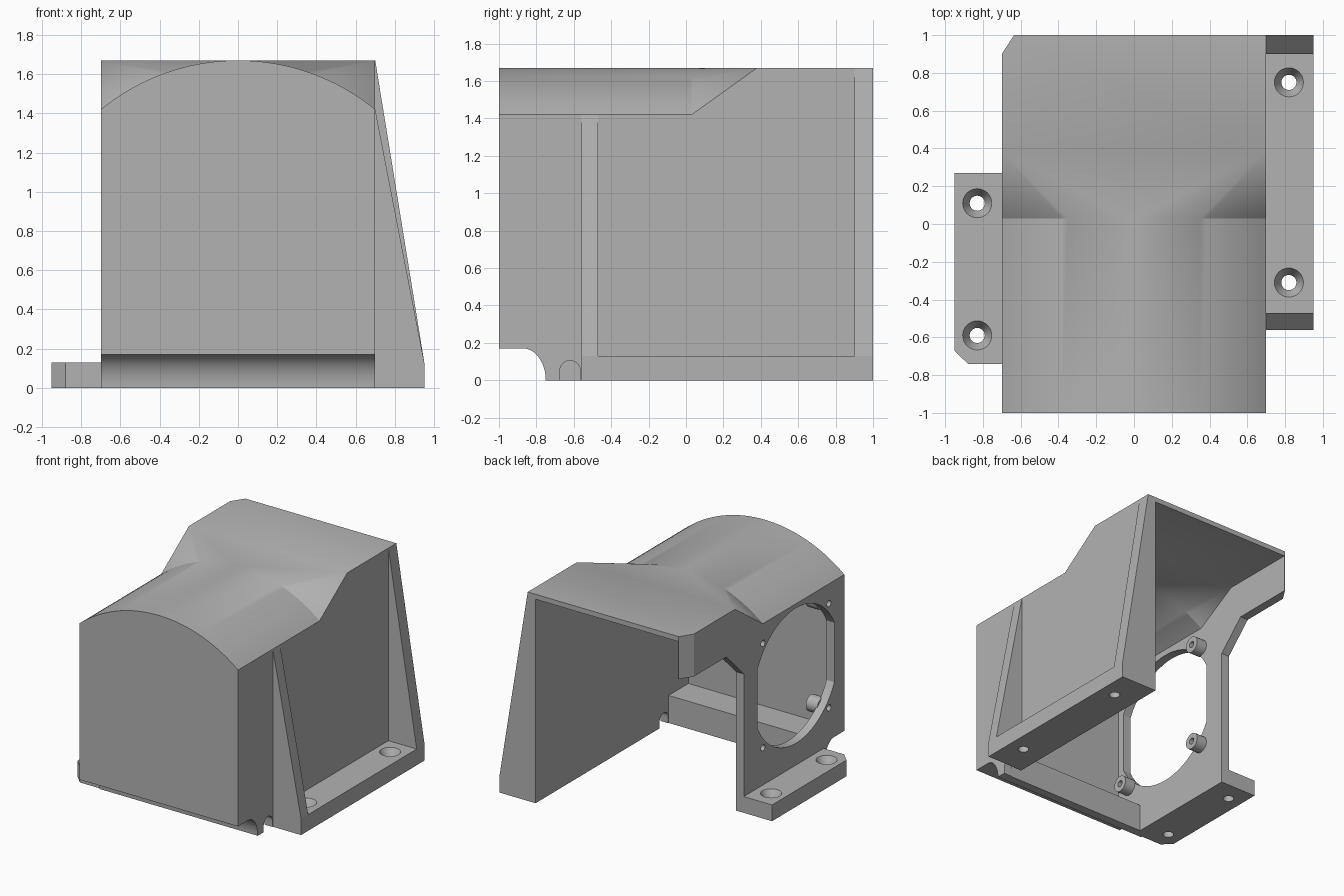
import bpy, bmesh, math

cube = bpy.data.objects.get("Cube")
if cube:
    bpy.data.objects.remove(cube, do_unlink=True)

grey = bpy.data.materials.new("matte grey")
grey.use_nodes = True
grey.diffuse_color = (0.45, 0.45, 0.45, 1)
grey.node_tree.nodes["Principled BSDF"].inputs["Base Color"].default_value = (0.45, 0.45, 0.45, 1)


def finish(name, bm):
    bmesh.ops.recalc_face_normals(bm, faces=bm.faces)
    mesh = bpy.data.meshes.new(name)
    bm.to_mesh(mesh)
    bm.free()
    mesh.materials.append(grey)
    obj = bpy.data.objects.new(name, mesh)
    bpy.context.collection.objects.link(obj)
    return obj


def prism(name, outline, axis, lo, hi):
    """Extrude a 2D outline along an axis."""
    place = {"x": lambda p, t: (t, p[0], p[1]),
             "y": lambda p, t: (p[0], t, p[1]),
             "z": lambda p, t: (p[0], p[1], t)}[axis]
    bm = bmesh.new()
    a, b = ([bm.verts.new(place(p, t)) for p in outline] for t in (lo, hi))
    bm.faces.new(a)
    bm.faces.new(b)
    n = len(a)
    for i in range(n):
        j = (i + 1) % n
        bm.faces.new((a[i], a[j], b[j], b[i]))
    return finish(name, bm)


def rect(x0, x1, y0, y1):
    return [(x0, y0), (x1, y0), (x1, y1), (x0, y1)]


def arc(cx, cy, rx, ry, start, end, n):
    steps = [math.radians(start + (end - start) * i / n) for i in range(n + 1)]
    return [(cx + rx * math.cos(a), cy + ry * math.sin(a)) for a in steps]


def circle(cx, cy, r, n=32):
    return arc(cx, cy, r, r, 0, 360, n)[:-1]


def cut(obj, *cutters):
    """Subtract the cutters, then discard them."""
    for c in cutters:
        c.hide_render = True
        mod = obj.modifiers.new("cut", "BOOLEAN")
        mod.operation, mod.solver, mod.object = "DIFFERENCE", "EXACT", c
        bpy.context.view_layer.update()
        mesh = bpy.data.meshes.new_from_object(
            obj.evaluated_get(bpy.context.evaluated_depsgraph_get()))
        obj.modifiers.clear()
        obj.data = mesh
        bpy.data.objects.remove(c, do_unlink=True)


def smooth(obj, angle=25):
    bpy.ops.object.select_all(action="DESELECT")
    obj.select_set(True)
    bpy.context.view_layer.objects.active = obj
    bpy.ops.object.shade_smooth_by_angle(angle=math.radians(angle))


TOP, SHOULDER, HALF, RADIUS = 1.67, 1.42, 0.7, 1.105


def hood(name, half, drop, front, back, floor):
    """Arched duct at the front that fans out to a flat roof at the back."""
    n, top = 40, TOP - drop
    bm = bmesh.new()
    v = bm.verts.new
    xs = [half * (2 * i / n - 1) for i in range(n + 1)]
    rise = [top - RADIUS + math.sqrt(RADIUS ** 2 - x * x) for x in xs]
    a = [v((x, front, z)) for x, z in zip(xs, rise)]
    b = [v((x, 0.03, z)) for x, z in zip(xs, rise)]
    tip = [v((s * half, 0.38, top)) for s in (-1, 1)]
    rear = [v((s * half, back, top)) for s in (-1, 1)]
    low_f = [v((s * half, front, floor)) for s in (-1, 1)]
    low_b = [v((s * half, back, floor)) for s in (-1, 1)]
    for i in range(n):
        bm.faces.new((a[i], a[i + 1], b[i + 1], b[i]))
        bm.faces.new((b[i], b[i + 1], tip[i >= n // 2]))
    bm.faces.new((b[n // 2], tip[1], rear[1], rear[0], tip[0]))
    bm.faces.new([low_f[0]] + a + [low_f[1]])
    bm.faces.new((low_b[0], low_b[1], rear[1], rear[0]))
    bm.faces.new((low_f[0], low_f[1], low_b[1], low_b[0]))
    for s, k in ((0, 0), (1, -1)):
        bm.faces.new((low_f[s], low_b[s], rear[s], tip[s], b[k], a[k]))
    return finish(name, bm)


def front_notch():
    outline = [(-1.1, -0.1), (-1.1, 0.17)] + arc(-0.87, 0, 0.12, 0.17, 90, 0, 12) + [(-0.75, -0.1)]
    return prism("notch_cutter", outline, "x", -0.8, 0.8)


# Hollow hood, open at the back and underneath
body = hood("hood_shell", HALF, 0, -1, 1, 0)
FAN_Y, FAN_Z, PITCH = -0.39, 0.845, 0.417
flat = math.degrees(math.acos(0.485 / 0.54))
fan = (arc(FAN_Y, FAN_Z, 0.54, 0.54, flat, 180 - flat, 24)
       + arc(FAN_Y, FAN_Z, 0.54, 0.54, 180 + flat, 360 - flat, 24))
screws = [(FAN_Y + s * PITCH, FAN_Z + t * PITCH) for s in (-1, 1) for t in (-1, 1)]
cut(body,
    hood("cavity_cutter", 0.63, 0.04, -0.93, 1.2, -0.2),
    front_notch(),
    prism("rear_cutter", [(0.27, -0.1), (0.27, 1.11), (0.49, 1.33), (1.1, 1.33), (1.1, -0.1)],
          "x", -0.8, -0.5),
    prism("corner_cutter", [(-0.7, 0.9), (-0.635, 1), (-0.57, 1.1), (-0.9, 1.1), (-0.9, 0.9)],
          "z", -0.1, 1.8),
    prism("fan_cutter", fan, "x", -0.8, -0.5),
    prism("cable_cutter", arc(-0.62, 0.05, 0.055, 0.055, 0, 180, 16)
          + [(-0.675, -0.1), (-0.565, -0.1)], "x", 0.5, 0.8),
    *[prism("screw_cutter", circle(y, z, 0.025, 16), "x", -0.8, -0.5) for y, z in screws])
smooth(body)

# Sill across the front of the base
sill = prism("front_sill", rect(-0.95, -0.68, 0, 0.22), "x", -0.65, 0.65)
cut(sill, front_notch())
smooth(sill)

# Hollow bosses behind the fan screw holes
for y, z in screws:
    boss = prism("fan_boss", circle(y, z, 0.065), "x", -0.64, -0.54)
    cut(boss, prism("bore_cutter", circle(y, z, 0.025, 16), "x", -0.8, -0.4))
    smooth(boss)


def countersink(x, y):
    """Through hole with a conical mouth at the top."""
    bm = bmesh.new()
    rings = [[bm.verts.new((px, py, z)) for px, py in circle(x, y, r)]
             for z, r in ((-0.05, 0.04), (0.06, 0.04), (0.13, 0.077), (0.2, 0.114))]
    bm.faces.new(rings[0])
    bm.faces.new(rings[-1])
    for lo, hi in zip(rings, rings[1:]):
        for i in range(len(lo)):
            bm.faces.new((lo[i - 1], lo[i], hi[i], hi[i - 1]))
    return finish("countersink_cutter", bm)


# Mounting flanges
left = prism("left_flange", rect(0.7, 0.95, -0.56, 1), "z", 0, 0.13)
cut(left, countersink(0.82, 0.75), countersink(0.82, -0.31))
right = prism("right_flange", [(-0.7, -0.74), (-0.7, 0.27), (-0.95, 0.27), (-0.95, -0.67), (-0.88, -0.74)],
              "z", 0, 0.13)
cut(right, countersink(-0.83, 0.11), countersink(-0.83, -0.59))
for flange in (left, right):
    smooth(flange)

# Sloping gussets at both ends of the left flange
for name, peak, y0, y1 in (("front_gusset", SHOULDER, -0.56, -0.47), ("rear_gusset", TOP, 0.9, 1)):
    prism(name, [(0.7, 0.13), (0.95, 0.13), (0.7, peak)], "y", y0, y1)
